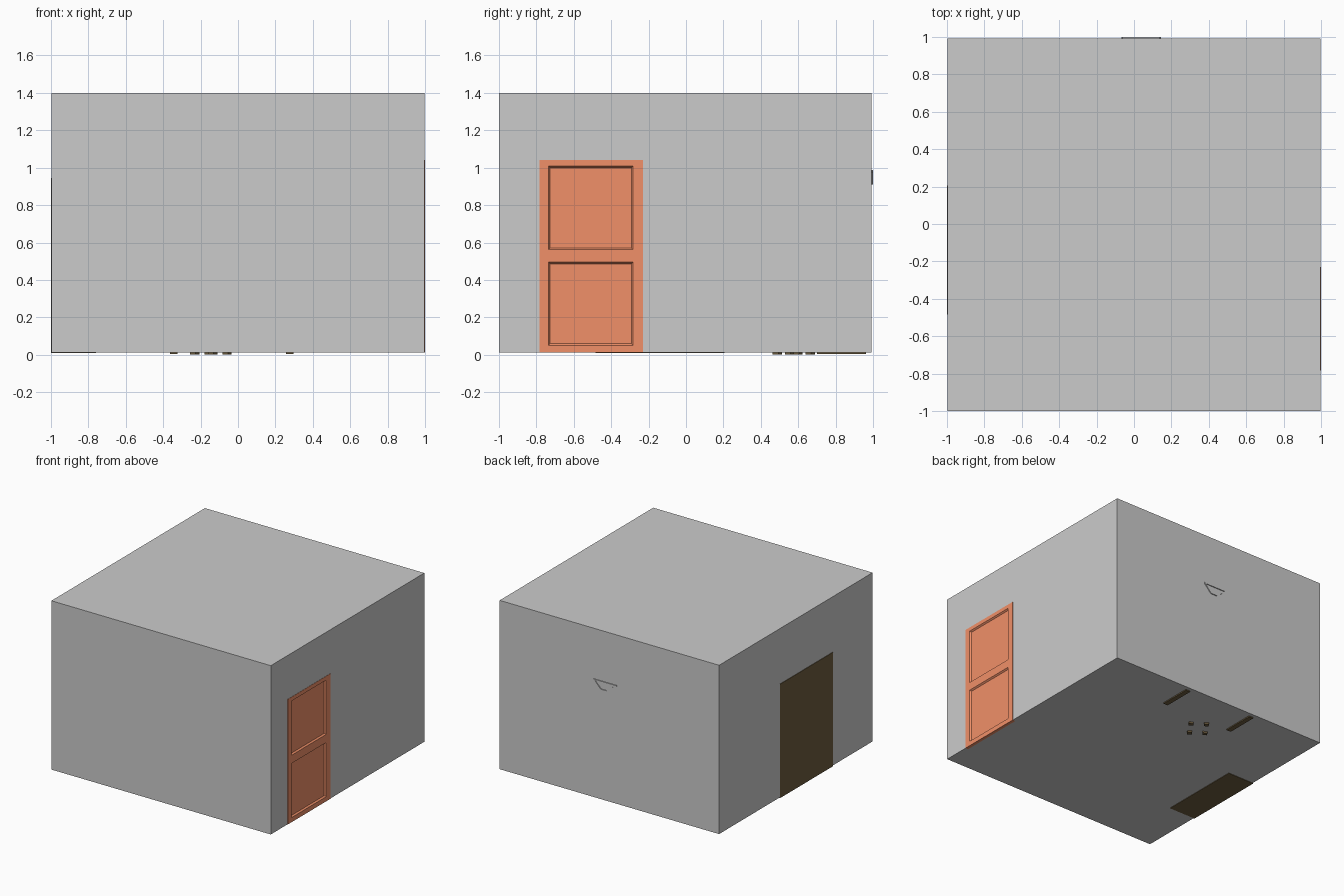
import bpy, bmesh, math
from mathutils import Vector, Matrix

if "Cube" in bpy.data.objects:
    bpy.data.objects.remove(bpy.data.objects["Cube"])


def mat(name, rgb):
    m = bpy.data.materials.new(name)
    m.diffuse_color = (*rgb, 1)
    m.use_nodes = True
    m.node_tree.nodes["Principled BSDF"].inputs["Base Color"].default_value = m.diffuse_color
    return m


WOOD = mat("dark_wood", (0.157, 0.11, 0.05))
DOOR = mat("orange_door", (0.88, 0.28, 0.14))


def finish(name, bm, material=None):
    me = bpy.data.meshes.new(name)
    bm.to_mesh(me)
    bm.free()
    ob = bpy.data.objects.new(name, me)
    bpy.context.collection.objects.link(ob)
    if material:
        me.materials.append(material)
    return ob


def box(name, lo, hi, material=None):
    lo, hi = Vector(lo), Vector(hi)
    bm = bmesh.new()
    bmesh.ops.create_cube(bm, size=1, matrix=Matrix.Translation((lo + hi) / 2)
                          @ Matrix.Diagonal((*(hi - lo), 1)))
    return finish(name, bm, material)


# Closed room shell with a doorway in the right wall
room = box("room_shell", (-0.996, -1, 0.013), (0.998, 0.993, 1.4))
thick = room.modifiers.new("wall_thickness", 'SOLIDIFY')
thick.thickness = 0.015
thick.offset = -1
cutter = box("doorway_cutter", (0.9, -0.782, 0.014), (1.1, -0.23, 1.04))
cutter.hide_render = True
cutter.hide_viewport = True
cutter.display_type = 'WIRE'
cut = room.modifiers.new("doorway", 'BOOLEAN')
cut.object = cutter
cut.operation = 'DIFFERENCE'
cut.solver = 'EXACT'

# Door with two recessed panels
bm = bmesh.new()
ys = (-0.782, -0.735, -0.283, -0.23)
zs = (0.012, 0.05, 0.495, 0.562, 1.008, 1.04)
grid = [[bm.verts.new((1.0, y, z)) for y in ys] for z in zs]
panels = []
for r in range(5):
    for c in range(3):
        f = bm.faces.new((grid[r][c], grid[r][c + 1], grid[r + 1][c + 1], grid[r + 1][c]))
        if c == 1 and r in (1, 3):
            panels.append(f)
bmesh.ops.recalc_face_normals(bm, faces=bm.faces)
if panels[0].normal.x < 0:
    bmesh.ops.reverse_faces(bm, faces=bm.faces)
bmesh.ops.inset_individual(bm, faces=panels, thickness=0.013, depth=-0.012)
door = finish("door", bm, DOOR)
slab = door.modifiers.new("slab", 'SOLIDIFY')
slab.thickness = 0.025
slab.offset = -1

# Wardrobe against the left wall
box("wardrobe_body", (-1.0, -0.483, 0.009), (-0.76, 0.205, 0.945), WOOD)
for i, (a, b) in enumerate(((-0.475, -0.144), (-0.134, 0.197))):
    box(f"wardrobe_door_{i}", (-0.76, a, 0.03), (-0.74, b, 0.935), WOOD)
    y = -0.17 if i == 0 else -0.108
    box(f"wardrobe_handle_{i}", (-0.74, y - 0.007, 0.44), (-0.725, y + 0.007, 0.54))

# Desk on two plank legs
box("desk_top", (-0.40, 0.68, 0.43), (0.34, 0.98, 0.465), WOOD)
for side, x in (("left", -0.343), ("right", 0.277)):
    box(f"desk_leg_{side}", (x - 0.02, 0.70, 0.004), (x + 0.02, 0.963, 0.43), WOOD)

# Chair, turned towards the desk
turn = Matrix.Translation((-0.145, 0.577, 0)) @ Matrix.Rotation(math.radians(-35), 4, 'Z')
parts = [box(f"chair_leg_{i}", (sx * 0.058 - 0.018, sy * 0.067 - 0.018, 0.0),
             (sx * 0.058 + 0.018, sy * 0.067 + 0.018, 0.25), WOOD)
         for i, (sx, sy) in enumerate(((1, 1), (1, -1), (-1, 1), (-1, -1)))]
parts.append(box("chair_seat", (-0.085, -0.095, 0.25), (0.085, 0.095, 0.28), WOOD))
parts.append(box("chair_back", (-0.085, -0.095, 0.28), (0.085, -0.07, 0.52), WOOD))
for p in parts:
    p.data.transform(turn)

# Wall bracket: thin trapezoid outline just breaking through the back wall
pts = [(0.139, 0.982), (-0.063, 0.982), (0.022, 0.916), (0.078, 0.916)]
for i in range(4):
    a = Vector((pts[i][0], 0, pts[i][1]))
    b = Vector((pts[(i + 1) % 4][0], 0, pts[(i + 1) % 4][1]))
    d = b - a
    bar = box(f"wall_bracket_{i}", (-0.003, 0.95, -0.004), (d.length + 0.003, 1.0, 0.004))
    bar.data.transform(Matrix.Translation(a) @ Matrix.Rotation(-math.atan2(d.z, d.x), 4, 'Y'))
